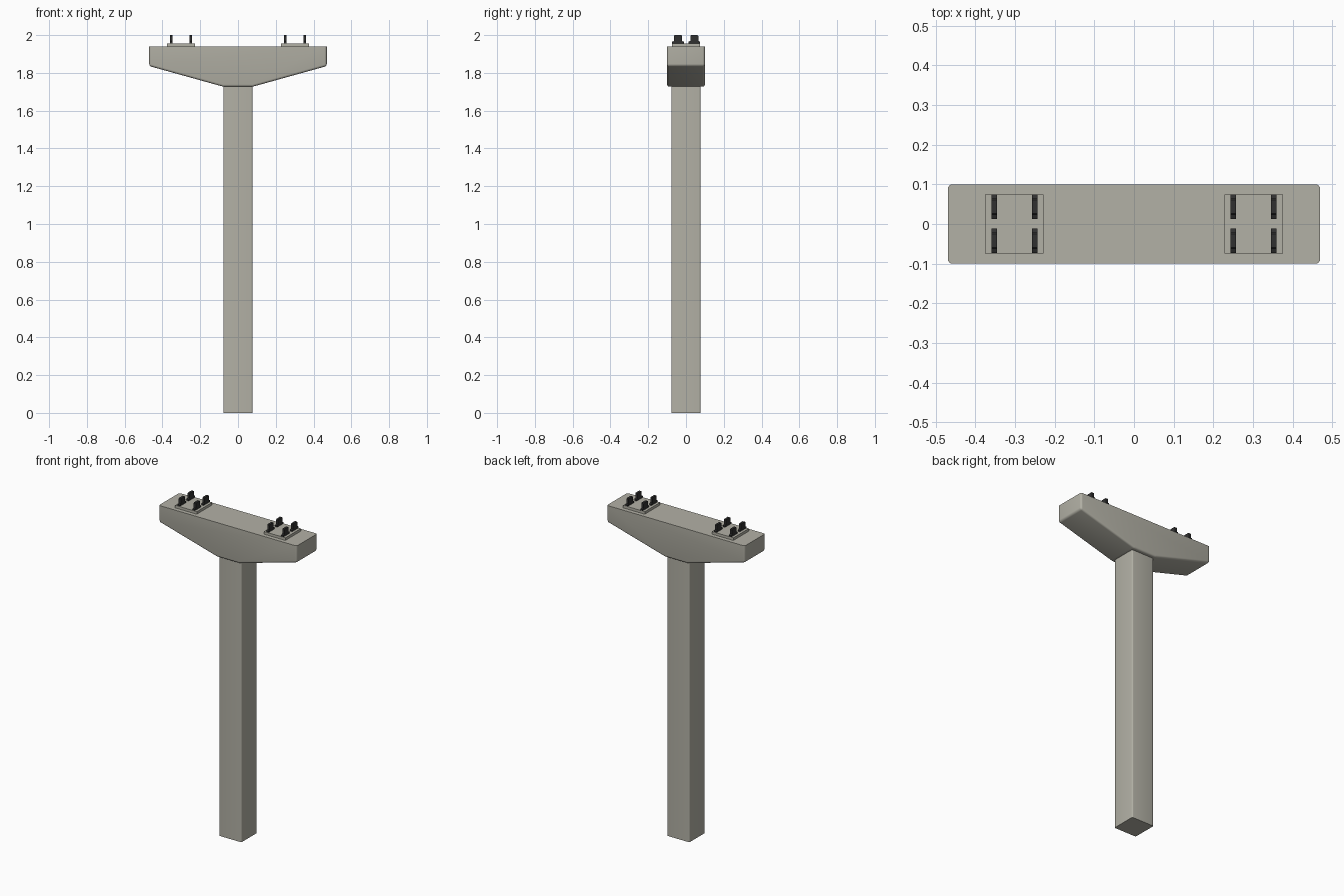
import bpy, bmesh

if "Cube" in bpy.data.objects:
    bpy.data.objects.remove(bpy.data.objects["Cube"])


def material(name, rgb):
    m = bpy.data.materials.new(name)
    m.diffuse_color = (*rgb, 1)
    m.use_nodes = True
    m.node_tree.nodes["Principled BSDF"].inputs["Base Color"].default_value = m.diffuse_color
    return m


concrete = material("concrete", (0.45, 0.44, 0.38))
dark_steel = material("dark_steel", (0.03, 0.03, 0.03))


def prism(name, profile, depth, axis, mat, centre=(0, 0, 0), bevel=0, keep=None):
    """Extrude an (across, z) profile along axis, then round the chosen edges."""
    bm = bmesh.new()
    def place(u, z, d):
        return (u, d, z) if axis == "y" else (d, u, z)
    verts = [bm.verts.new(place(u, z, -depth / 2)) for u, z in profile]
    face = bm.faces.new(verts)
    ext = bmesh.ops.extrude_face_region(bm, geom=[face])
    moved = [v for v in ext["geom"] if isinstance(v, bmesh.types.BMVert)]
    bmesh.ops.translate(bm, verts=moved, vec=place(0, 0, depth))
    bmesh.ops.recalc_face_normals(bm, faces=bm.faces[:])
    if bevel:
        edges = [e for e in bm.edges if keep(e)]
        bmesh.ops.bevel(bm, geom=edges, offset=bevel, segments=4,
                        profile=0.5, affect="EDGES")
    me = bpy.data.meshes.new(name)
    bm.to_mesh(me)
    bm.free()
    me.materials.append(mat)
    ob = bpy.data.objects.new(name, me)
    ob.location = centre
    bpy.context.collection.objects.link(ob)
    if bevel:
        bpy.ops.object.select_all(action="DESELECT")
        ob.select_set(True)
        bpy.context.view_layer.objects.active = ob
        bpy.ops.object.shade_smooth_by_angle(angle=0.6)
    return ob


def box_profile(half, z0, z1):
    return [(-half, z0), (half, z0), (half, z1), (-half, z1)]


# Square column with rounded vertical edges
prism("column", box_profile(0.077, 0, 1.735), 0.154, "y", concrete, bevel=0.008,
      keep=lambda e: abs(e.verts[0].co.z - e.verts[1].co.z) > 0.1)

# Hammerhead cap, rounded everywhere but on its top rim
CAP_TOP = 1.94
prism("pier_cap",
      [(-0.47, CAP_TOP), (-0.47, 1.836), (-0.078, 1.727),
       (0.078, 1.727), (0.47, 1.836), (0.47, CAP_TOP)],
      0.2, "y", concrete, bevel=0.012,
      keep=lambda e: min(v.co.z for v in e.verts) < CAP_TOP - 0.01)

# Two bearing plates, each with four stepped rail clips
clip = [(-0.031, 1.95), (0.031, 1.95), (0.031, 1.965), (0.021, 1.969),
        (0.021, 1.996), (0.017, 2.0), (-0.017, 2.0), (-0.021, 1.996),
        (-0.021, 1.969), (-0.031, 1.965)]
for side, sx in (("left", -1), ("right", 1)):
    px = sx * 0.302
    prism(f"{side}_bearing_plate", box_profile(0.0735, CAP_TOP - 0.005, 1.956),
          0.15, "y", concrete, (px, 0, 0))
    for dx in (-0.051, 0.051):
        for y in (-0.042, 0.044):
            prism(f"{side}_rail_clip", clip, 0.014, "x", dark_steel, (px + dx, y, 0))
